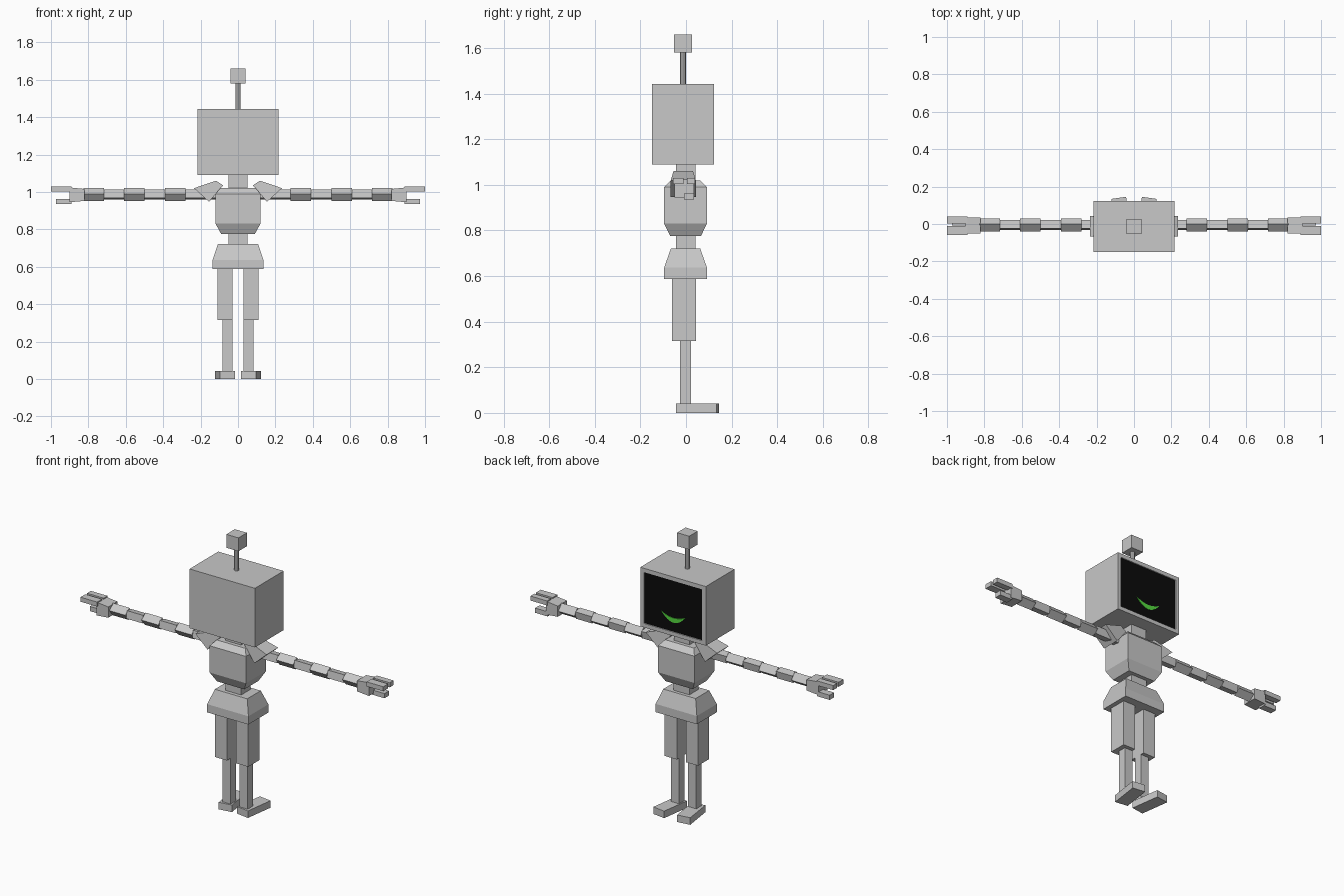
import bpy, bmesh, math
from mathutils import Matrix, Vector

if "Cube" in bpy.data.objects:
    bpy.data.objects.remove(bpy.data.objects["Cube"])


def material(name, rgb):
    m = bpy.data.materials.new(name)
    m.diffuse_color = (*rgb, 1)
    m.use_nodes = True
    m.node_tree.nodes["Principled BSDF"].inputs["Base Color"].default_value = m.diffuse_color
    return m


GREY = material("body grey", (0.58, 0.58, 0.58))
BLACK = material("screen black", (0.003, 0.003, 0.003))
GREEN = material("smile green", (0.09, 0.70, 0.05))


def finish(name, bm, *mats):
    bmesh.ops.recalc_face_normals(bm, faces=bm.faces[:])
    me = bpy.data.meshes.new(name)
    bm.to_mesh(me)
    bm.free()
    ob = bpy.data.objects.new(name, me)
    for m in mats:
        me.materials.append(m)
    bpy.context.collection.objects.link(ob)
    return ob


def loft(rings):
    """Closed solid through rings of points with equal counts."""
    bm = bmesh.new()
    vs = [[bm.verts.new(p) for p in r] for r in rings]
    n = len(vs[0])
    for a, b in zip(vs, vs[1:]):
        for i in range(n):
            j = (i + 1) % n
            bm.faces.new((a[i], a[j], b[j], b[i]))
    bm.faces.new(vs[0][::-1])
    bm.faces.new(vs[-1])
    bmesh.ops.recalc_face_normals(bm, faces=bm.faces[:])
    return bm


def rect(z, x0, x1, y0, y1):
    return [(x0, y0, z), (x1, y0, z), (x1, y1, z), (x0, y1, z)]


def box(x0, x1, y0, y1, z0, z1):
    return loft([rect(z0, x0, x1, y0, y1), rect(z1, x0, x1, y0, y1)])


def pair(name, bm):
    """Right part plus its mirrored left copy."""
    other = bm.copy()
    bmesh.ops.scale(other, vec=(-1, 1, 1), verts=other.verts)
    finish("right_" + name, bm, GREY)
    finish("left_" + name, other, GREY)


# Head with a recessed screen on the face side (+y)
head = box(-0.216, 0.216, -0.149, 0.122, 1.09, 1.443)
face = max(head.faces, key=lambda f: f.calc_center_median().y)
bmesh.ops.inset_individual(head, faces=[face], thickness=0.033)
bmesh.ops.inset_individual(head, faces=[face], thickness=0.0005, depth=-0.006)
face.material_index = 1
finish("head", head, GREY, BLACK)

# Smile: thin crescent plate on the screen
N = 12
ts = [-1 + 2 * i / N for i in range(N + 1)]
lower = [(0.08 * t, 1.168 + 0.05 * t * t) for t in ts]
upper = [(0.08 * t, 1.196 + 0.022 * t * t) for t in ts[-2:0:-1]]
outline = lower + upper
finish("smile", loft([[(x, y, z) for x, z in outline] for y in (0.115, 0.119)]), GREEN)

# Antenna
rod = bmesh.new()
bmesh.ops.create_cone(rod, cap_ends=True, segments=8, radius1=0.0135, radius2=0.0135,
                      depth=0.15, matrix=Matrix.Translation((0, -0.013, 1.515)))
finish("antenna_rod", rod, GREY)
finish("antenna_tip", box(-0.04, 0.04, -0.053, 0.027, 1.58, 1.66), GREY)

# Neck, torso, waist and pelvis
finish("neck", box(-0.052, 0.052, -0.044, 0.041, 1.01, 1.10), GREY)
finish("torso", loft([rect(0.775, -0.09, 0.09, -0.069, 0.065),
                      rect(0.83, -0.12, 0.12, -0.096, 0.092),
                      rect(0.99, -0.12, 0.12, -0.096, 0.092),
                      rect(1.02, -0.095, 0.095, -0.066, 0.062)]), GREY)
finish("waist", box(-0.052, 0.052, -0.044, 0.042, 0.71, 0.79), GREY)
finish("pelvis", loft([rect(0.588, -0.136, 0.136, -0.096, 0.092),
                       rect(0.637, -0.136, 0.136, -0.096, 0.092),
                       rect(0.722, -0.107, 0.107, -0.066, 0.062)]), GREY)

# Legs
pair("thigh", box(0.03, 0.11, -0.061, 0.044, 0.315, 0.60))
pair("shin", box(0.03, 0.083, -0.027, 0.022, 0.03, 0.325))
foot = box(-0.04, 0.04, -0.09, 0.09, 0, 0.042)
bmesh.ops.transform(foot, verts=foot.verts, matrix=Matrix.Translation((0.0695, 0.0505, 0))
                    @ Matrix.Rotation(math.radians(-8), 4, 'Z'))
pair("foot", foot)

# Shoulder pads: frustums that widen outward and downward
def pad_end(a, b, half):
    y = -0.012
    return [(a[0], y - half, a[1]), (a[0], y + half, a[1]),
            (b[0], y + half, b[1]), (b[0], y - half, b[1])]

pair("shoulder_pad", loft([pad_end((0.08, 1.035), (0.118, 1.06), 0.043),
                           pad_end((0.155, 0.947), (0.235, 1.02), 0.055)]))

# Arms: alternating twisted square links
joints = [0.11, 0.28, 0.39, 0.50, 0.61, 0.717, 0.826]
for i, (x0, x1) in enumerate(zip(joints, joints[1:])):
    s, twist = ((0.0225, -10), (0.0245, 38))[i % 2]
    link = box(x0, x1, -s, s, -s, s)
    bmesh.ops.transform(link, verts=link.verts, matrix=Matrix.Translation((0, -0.005, 0.986))
                        @ Matrix.Rotation(math.radians(twist), 4, 'X'))
    pair(f"arm_link_{i + 1}", link)

# Hands: palm, two fingers and a thumb
pair("palm", loft([[(x, -0.05, z0), (x, 0.036, z0), (x, 0.036, z1), (x, -0.05, z1)]
                   for x, z0, z1 in ((0.822, 0.952, 1.016), (0.90, 0.945, 1.024))]))
for n, y0, y1 in (("front_finger", 0.004, 0.04), ("back_finger", -0.058, -0.012)):
    pair(n, box(0.89, 1.0, y0, y1, 1.003, 1.03))
pair("thumb", box(0.89, 0.973, -0.008, 0.034, 0.935, 0.963))
